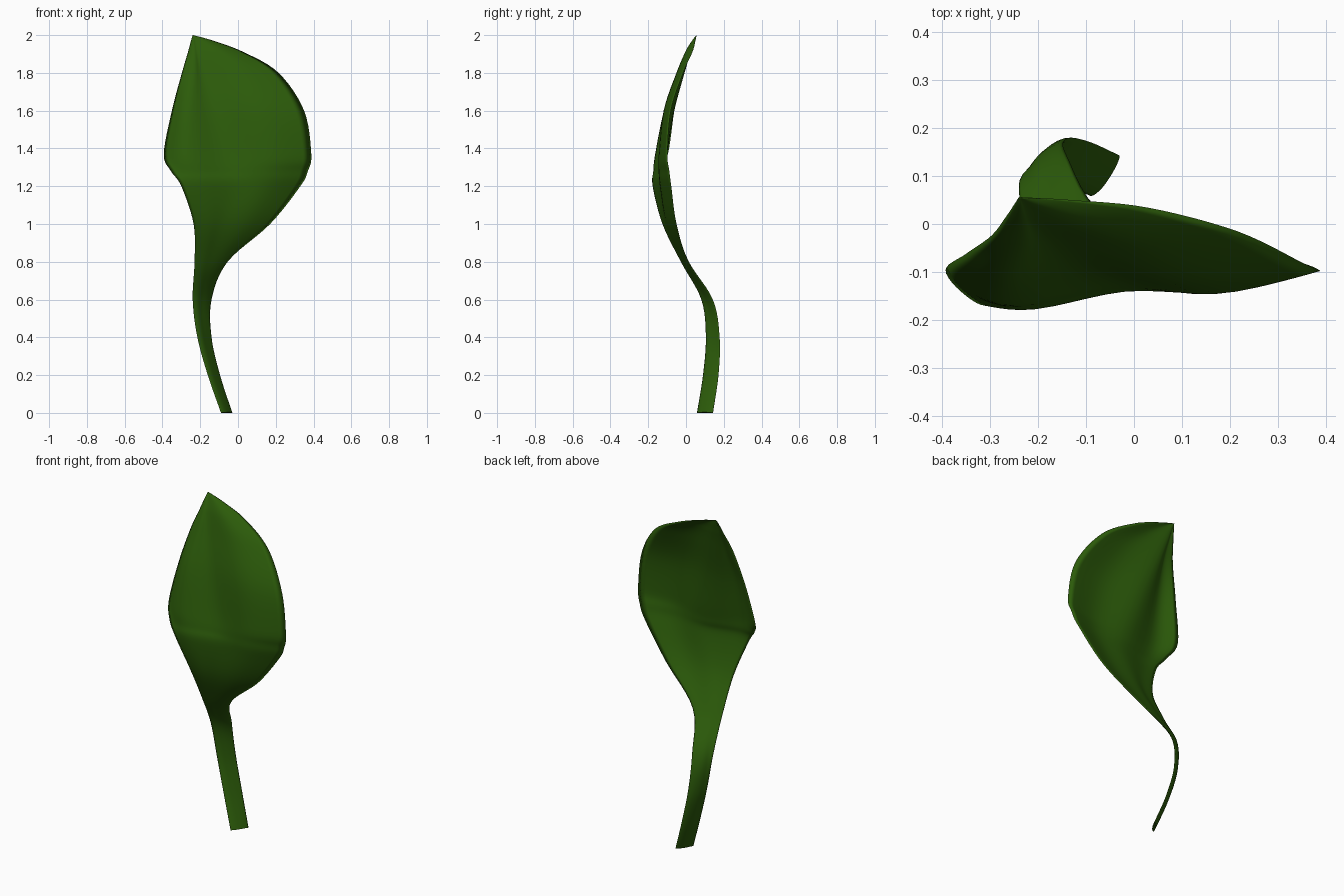
import bpy
import bmesh
from math import pi, sin
from mathutils import Vector

if "Cube" in bpy.data.objects:
    bpy.data.objects.remove(bpy.data.objects["Cube"])

# Leaf sections, bottom to tip:
# z, left edge x/y, left swell y, midrib x/y, right swell y, right edge x/y
SECTIONS = [
    (0.00, -0.09, 0.058, 0.078, -0.058, 0.103, 0.124, -0.03, 0.143),
    (0.20, -0.16, 0.090, 0.109, -0.128, 0.134, 0.156, -0.095, 0.172),
    (0.40, -0.215, 0.105, 0.120, -0.180, 0.143, 0.164, -0.14, 0.178),
    (0.60, -0.24, 0.083, 0.092, -0.195, 0.110, 0.126, -0.14, 0.142),
    (0.80, -0.23, -0.020, -0.018, -0.150, -0.008, 0.002, -0.055, 0.014),
    (1.00, -0.235, -0.120, -0.115, -0.085, -0.098, -0.085, 0.17, -0.050),
    (1.20, -0.30, -0.170, -0.166, -0.025, -0.130, -0.125, 0.33, -0.078),
    (1.28, -0.355, -0.146, -0.165, -0.040, -0.125, -0.135, 0.37, -0.088),
    (1.37, -0.393, -0.096, -0.155, -0.060, -0.110, -0.136, 0.388, -0.098),
    (1.60, -0.35, -0.062, -0.108, -0.120, -0.072, -0.110, 0.35, -0.080),
    (1.80, -0.297, -0.024, -0.036, -0.175, -0.018, -0.042, 0.215, -0.015),
    (1.91, -0.265, 0.018, 0.010, -0.205, 0.016, 0.005, 0.03, 0.034),
    (1.97, -0.249, 0.042, 0.038, -0.225, 0.041, 0.037, -0.13, 0.050),
    (2.00, -0.240, 0.056, 0.056, -0.2385, 0.056, 0.056, -0.237, 0.056),
]
HALF_THICKNESS = 0.010


def spline(pts, steps):
    """Smooth curve passing through all points."""
    ext = [2 * pts[0] - pts[1]] + pts + [2 * pts[-1] - pts[-2]]
    out = []
    for i in range(1, len(ext) - 2):
        a, b, c, d = ext[i - 1:i + 3]
        for k in range(steps):
            t = k / steps
            out.append(0.5 * (2 * b + (c - a) * t + (2 * a - 5 * b + 4 * c - d) * t ** 2
                              + (3 * b - a - 3 * c + d) * t ** 3))
    out.append(pts[-1])
    return out


# Leaf mid-surface: smooth the five long veins, then each cross-section
rows = []
for z, lx, ly, bl, mx, my, br, rx, ry in SECTIONS:
    left = 0.62 if 1.1 < z < 1.7 else 0.5     # left rim curls back tightly here
    rows.append([Vector((lx, ly, z)), Vector((lx * left + mx * (1 - left), bl, z)),
                 Vector((mx, my, z)), Vector(((mx + rx) / 2, br, z)), Vector((rx, ry, z))])
veins = [spline([r[j] for r in rows], 6) for j in range(5)]
grid = [spline([v[i] for v in veins], 5) for i in range(len(veins[0]))]

# Front and back skins, thickest in the middle and sharing the rim
bm = bmesh.new()
last, width = len(grid) - 1, len(grid[0]) - 1
rings = []
for i, row in enumerate(grid):
    lo, hi = grid[max(i - 1, 0)], grid[min(i + 1, last)]
    fade = min(1, (last - i) / 12)
    front, back = [], []
    for j, p in enumerate(row):
        across = row[min(j + 1, width)] - row[max(j - 1, 0)]
        n = across.cross(hi[j] - lo[j]).normalized()
        off = n * HALF_THICKNESS * fade * sin(pi * j / width) ** 0.6 if 0 < j < width else Vector()
        front.append(bm.verts.new(p + off))
        if 0 < j < width:
            back.append(bm.verts.new(p - off))
    rings.append(front + back[::-1])
for low, high in zip(rings, rings[1:]):
    for j in range(len(low)):
        k = (j + 1) % len(low)
        bm.faces.new((low[j], low[k], high[k], high[j])).smooth = True
bm.faces.new(rings[0][::-1])                  # cut end of the stem
bmesh.ops.remove_doubles(bm, verts=bm.verts, dist=0.0002)
bmesh.ops.recalc_face_normals(bm, faces=bm.faces)
for v in bm.verts:
    v.co.z = max(v.co.z, 0)                   # stem stands flat on the ground
mesh = bpy.data.meshes.new("leaf")
bm.to_mesh(mesh)
bm.free()

leaf = bpy.data.objects.new("leaf", mesh)
bpy.context.collection.objects.link(leaf)

# Green leaf colour
green = bpy.data.materials.new("leaf_green")
green.diffuse_color = (0.025, 0.105, 0.003, 1)
green.use_nodes = True
green.node_tree.nodes["Principled BSDF"].inputs["Base Color"].default_value = green.diffuse_color
mesh.materials.append(green)
